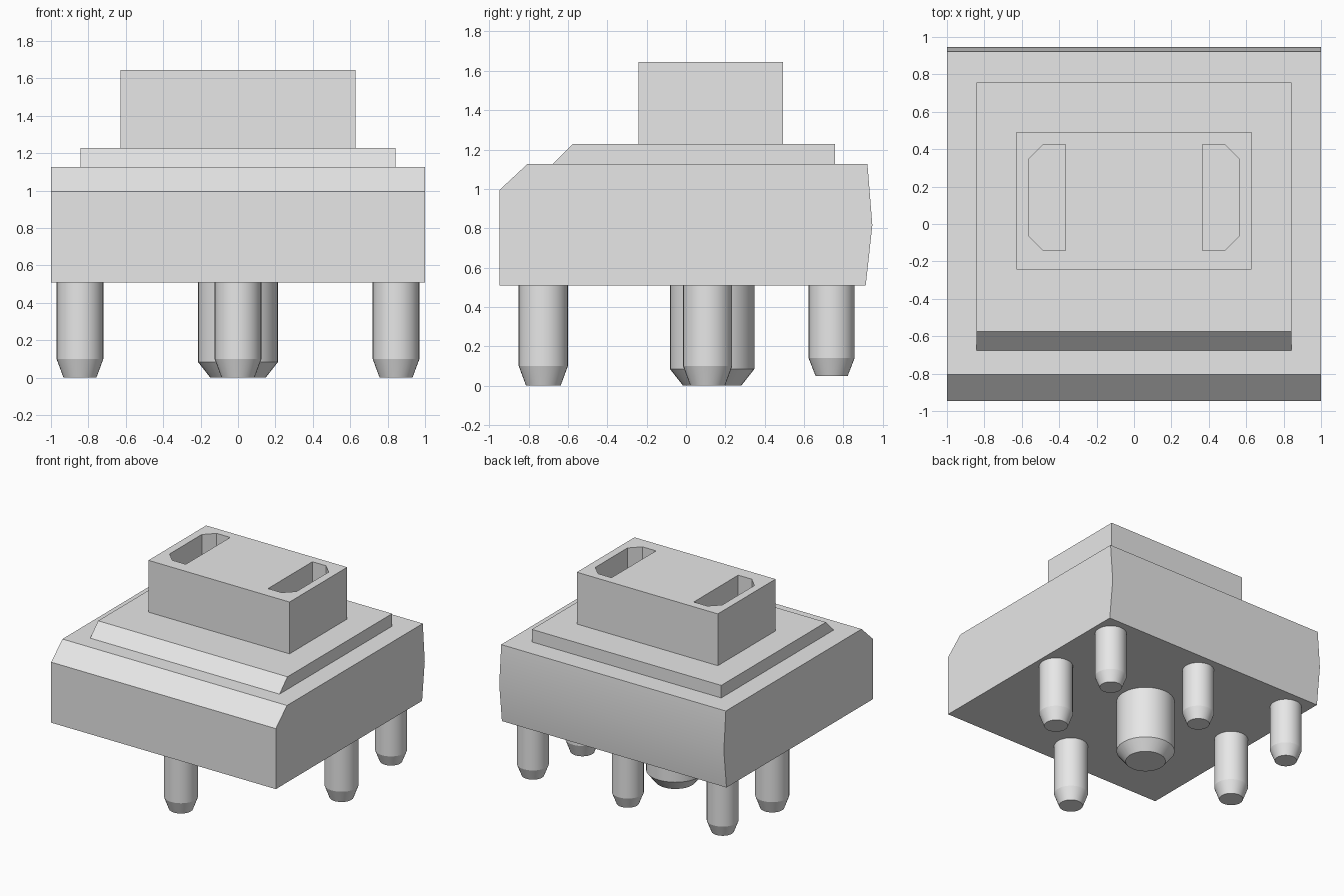
import bpy
import bmesh
from mathutils import Vector

cube = bpy.data.objects.get("Cube")
if cube:
    bpy.data.objects.remove(cube, do_unlink=True)

# One plain grey for everything
grey = bpy.data.materials.new("light_grey")
grey.use_nodes = True
colour = (0.8, 0.8, 0.8, 1)
grey.diffuse_color = colour
grey.node_tree.nodes["Principled BSDF"].inputs["Base Color"].default_value = colour


def add_object(name, bm):
    bmesh.ops.recalc_face_normals(bm, faces=bm.faces)
    mesh = bpy.data.meshes.new(name)
    bm.to_mesh(mesh)
    bm.free()
    mesh.materials.append(grey)
    obj = bpy.data.objects.new(name, mesh)
    bpy.context.collection.objects.link(obj)
    return obj


def activate(obj):
    bpy.ops.object.select_all(action="DESELECT")
    obj.select_set(True)
    bpy.context.view_layer.objects.active = obj


def smooth(obj):
    activate(obj)
    bpy.ops.object.shade_smooth_by_angle()


def add_prism(bm, points, direction):
    """Extrude a closed outline along a direction."""
    face = bm.faces.new([bm.verts.new(p) for p in points])
    result = bmesh.ops.extrude_face_region(bm, geom=[face], use_keep_orig=True)
    moved = [g for g in result["geom"] if isinstance(g, bmesh.types.BMVert)]
    bmesh.ops.translate(bm, verts=moved, vec=Vector(direction))


def side_profile(name, half_width, outline):
    """A y-z outline extruded across the full width."""
    bm = bmesh.new()
    add_prism(bm, [(-half_width, y, z) for y, z in outline], (2 * half_width, 0, 0))
    obj = add_object(name, bm)
    smooth(obj)
    return obj


BASE, DECK, STEP, TOP = 0.508, 1.127, 1.228, 1.645

# Housing with a sloped front edge and a slightly bulged back
side_profile("housing", 1.0, [
    (-0.947, BASE), (-0.947, 0.995), (-0.805, DECK),
    (0.922, DECK), (0.947, 0.815), (0.913, BASE)])

# Raised step with a sloped front
side_profile("raised_step", 0.843, [
    (-0.676, DECK), (-0.575, STEP), (0.756, STEP), (0.756, DECK)])

# Button block
button = side_profile("button", 0.628, [
    (-0.242, STEP), (-0.242, TOP), (0.492, TOP), (0.492, STEP)])

# Two mirrored slots cut into the button, chamfered on their outer corners
bm = bmesh.new()
inner, outer, front, back, chamfer = 0.366, 0.565, -0.141, 0.424, 0.078
for side in (-1, 1):
    outline = [(inner, front), (outer - chamfer, front), (outer, front + chamfer),
               (outer, back - chamfer), (outer - chamfer, back), (inner, back)]
    add_prism(bm, [(side * x, y, STEP + 0.02) for x, y in outline], (0, 0, 0.6))
cutter = add_object("slot_cutter", bm)
cutter.hide_render = True
cut = button.modifiers.new("slots", "BOOLEAN")
cut.operation = "DIFFERENCE"
cut.solver = "EXACT"
cut.object = cutter
activate(button)
bpy.ops.object.modifier_apply(modifier=cut.name)
bpy.data.objects.remove(cutter, do_unlink=True)


def pin(name, x, y, radius, tip_radius, tip_z, shoulder_z):
    """Round peg with a tapered tip, hanging from the housing."""
    bm = bmesh.new()
    rings = bmesh.ops.create_circle(bm, cap_ends=True, segments=32, radius=tip_radius)
    bmesh.ops.translate(bm, verts=rings["verts"], vec=(x, y, tip_z))
    face = bm.faces[:][0]
    for ring_radius, previous, rise in ((radius, tip_radius, shoulder_z - tip_z),
                                        (radius, radius, BASE - shoulder_z)):
        result = bmesh.ops.extrude_face_region(bm, geom=[face], use_keep_orig=face.calc_center_median().z <= tip_z)
        verts = [g for g in result["geom"] if isinstance(g, bmesh.types.BMVert)]
        face = next(g for g in result["geom"] if isinstance(g, bmesh.types.BMFace))
        grow = ring_radius / previous
        for v in verts:
            v.co = Vector((x + (v.co.x - x) * grow, y + (v.co.y - y) * grow, v.co.z + rise))
    smooth(add_object(name, bm))


# Central post and the six contact pins
pin("centre_post", 0, 0.133, 0.215, 0.148, 0.0, 0.085)
pin("front_pin", 0, -0.725, 0.125, 0.088, 0.0, 0.1)
pin("back_pin", 0, 0.74, 0.117, 0.082, 0.05, 0.14)
for label, side in (("left", 1), ("right", -1)):
    pin(label + "_middle_pin", side * 0.845, 0.11, 0.125, 0.088, 0.0, 0.1)
    pin(label + "_back_pin", side * 0.845, 0.74, 0.117, 0.082, 0.05, 0.14)
